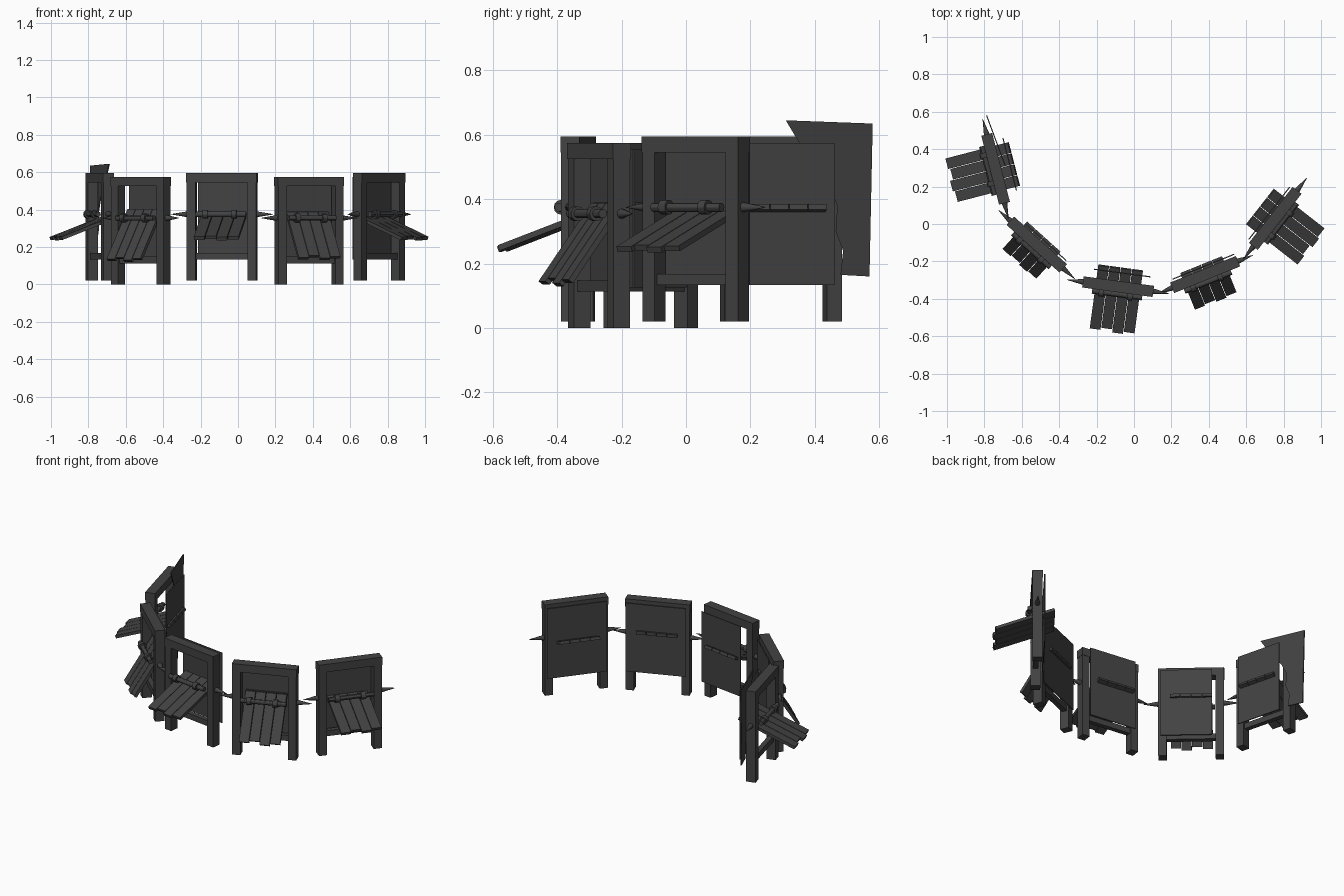
import bpy, bmesh, math
from mathutils import Matrix, Vector

if "Cube" in bpy.data.objects:
    bpy.data.objects.remove(bpy.data.objects["Cube"])

dark = bpy.data.materials.new("dark_wood")
dark.diffuse_color = (0.055, 0.055, 0.055, 1)
dark.use_nodes = True
dark.node_tree.nodes["Principled BSDF"].inputs["Base Color"].default_value = dark.diffuse_color


def finish(name, bm, mat):
    bm.transform(mat)
    bmesh.ops.recalc_face_normals(bm, faces=bm.faces)
    me = bpy.data.meshes.new(name)
    bm.to_mesh(me)
    bm.free()
    me.materials.append(dark)
    ob = bpy.data.objects.new(name, me)
    bpy.context.collection.objects.link(ob)
    return ob


def box(bm, lo, hi, rot=None):
    lo, hi = Vector(lo), Vector(hi)
    m = Matrix.Translation((lo + hi) / 2) @ Matrix.Diagonal((*(hi - lo), 1))
    bmesh.ops.create_cube(bm, size=1, matrix=(rot or Matrix()) @ m)


def cone(bm, x0, x1, r0, r1, y, z, n=12):
    # round bar or spike along local x
    m = Matrix.Translation(((x0 + x1) / 2, y, z)) @ Matrix.Rotation(math.pi / 2, 4, 'Y')
    if x1 < x0:
        x0, x1, r0, r1 = x1, x0, r1, r0
    bmesh.ops.create_cone(bm, cap_ends=True, segments=n, radius1=r0, radius2=r1,
                          depth=x1 - x0, matrix=m)


def shield(i, x, y, z, angle, slope, outer, inner, pivot, board):
    # local x runs along the wall, local y points to the inside of the arc
    M = Matrix.Translation((x, y, z)) @ Matrix.Rotation(math.radians(angle), 4, 'Z')

    # timber frame: legs, top beam, lower rail
    bm = bmesh.new()
    for s in (-1, 1):
        a, b = sorted((s * 0.14, s * 0.188))
        box(bm, (a, -0.028, 0), (b, 0.028, 0.54))
    box(bm, (-0.19, -0.03, 0.525), (0.19, 0.03, 0.575))
    box(bm, (-0.15, -0.015, 0.113), (0.15, 0.015, 0.148))
    finish(f"frame_{i}", bm, M)

    # thin back board
    left, right, depth = board
    bm = bmesh.new()
    box(bm, (left, depth - 0.006, 0.113 + 0.012 * (z == 0)), (right, depth, 0.555))
    finish(f"back_board_{i}", bm, M)

    # hinge rod with two collars
    bm = bmesh.new()
    cone(bm, -0.135, 0.135, 0.014, 0.014, -0.042, 0.355)
    for s in (-0.085, 0.07):
        cone(bm, s - 0.014, s + 0.014, 0.023, 0.023, -0.042, 0.355)
    finish(f"hinge_rod_{i}", bm, M)

    # spikes at both ends
    bm = bmesh.new()
    for s in (-1, 1):
        cone(bm, s * 0.185, s * 0.275, 0.016, 0.001, 0, 0.355)
    finish(f"end_spikes_{i}", bm, M)

    # sloping planks
    bm = bmesh.new()
    R = Matrix.Translation((0, 0, pivot)) @ Matrix.Rotation(math.radians(slope), 4, 'X')
    for k, d in enumerate((0, 0.012, -0.006, 0.006)):
        c = (k - 1.5) * 0.061
        box(bm, (c - 0.029, -outer + d, -0.009), (c + 0.029, inner, 0.009), R)
    finish(f"planks_{i}", bm, M)

    # plank ends showing through the board
    if z == 0:
        bm = bmesh.new()
        for k in range(4):
            c = (k - 1.5) * 0.061
            box(bm, (c - 0.029, depth - 0.015, 0.37), (c + 0.029, depth + 0.012, 0.39))
        finish(f"plank_ends_{i}", bm, M)


shield(1, -0.74, 0.295, 0.02, -75.5, 21, 0.26, 0.108, 0.318, (-0.15, 0.14, 0.082))
shield(2, -0.52, -0.11, 0.0, -42, 58, 0.25, 0.065, 0.342, (-0.12, 0.175, 0.045))
shield(3, -0.085, -0.335, 0.02, -7.7, 21, 0.255, 0.108, 0.318, (-0.14, 0.165, 0.078))
shield(4, 0.38, -0.27, 0.0, 22, 54, 0.25, 0.05, 0.342, (-0.17, 0.185, 0.045))
shield(5, 0.755, 0.03, 0.02, 52, 21, 0.26, 0.108, 0.318, (-0.175, 0.18, 0.045))

# loose torn sheet beside the left shield (y, z outline)
outline = [(0.31, 0.645), (0.58, 0.635), (0.575, 0.4), (0.57, 0.16), (0.48, 0.165),
           (0.488, 0.24), (0.465, 0.3), (0.47, 0.38), (0.44, 0.45), (0.38, 0.53), (0.34, 0.595)]
bm = bmesh.new()
f = bm.faces.new([bm.verts.new((-0.685 - (y - 0.31) * 0.37, y, z)) for y, z in outline])
r = bmesh.ops.extrude_face_region(bm, geom=[f])
bmesh.ops.translate(bm, vec=(-0.006, 0, 0),
                    verts=[v for v in r["geom"] if isinstance(v, bmesh.types.BMVert)])
finish("torn_sheet", bm, Matrix())

# smooth the round parts
bpy.ops.object.select_all(action='DESELECT')
for ob in bpy.data.objects:
    if ob.name.startswith(("hinge_rod", "end_spikes")):
        ob.select_set(True)
        bpy.context.view_layer.objects.active = ob
bpy.ops.object.shade_smooth_by_angle()
